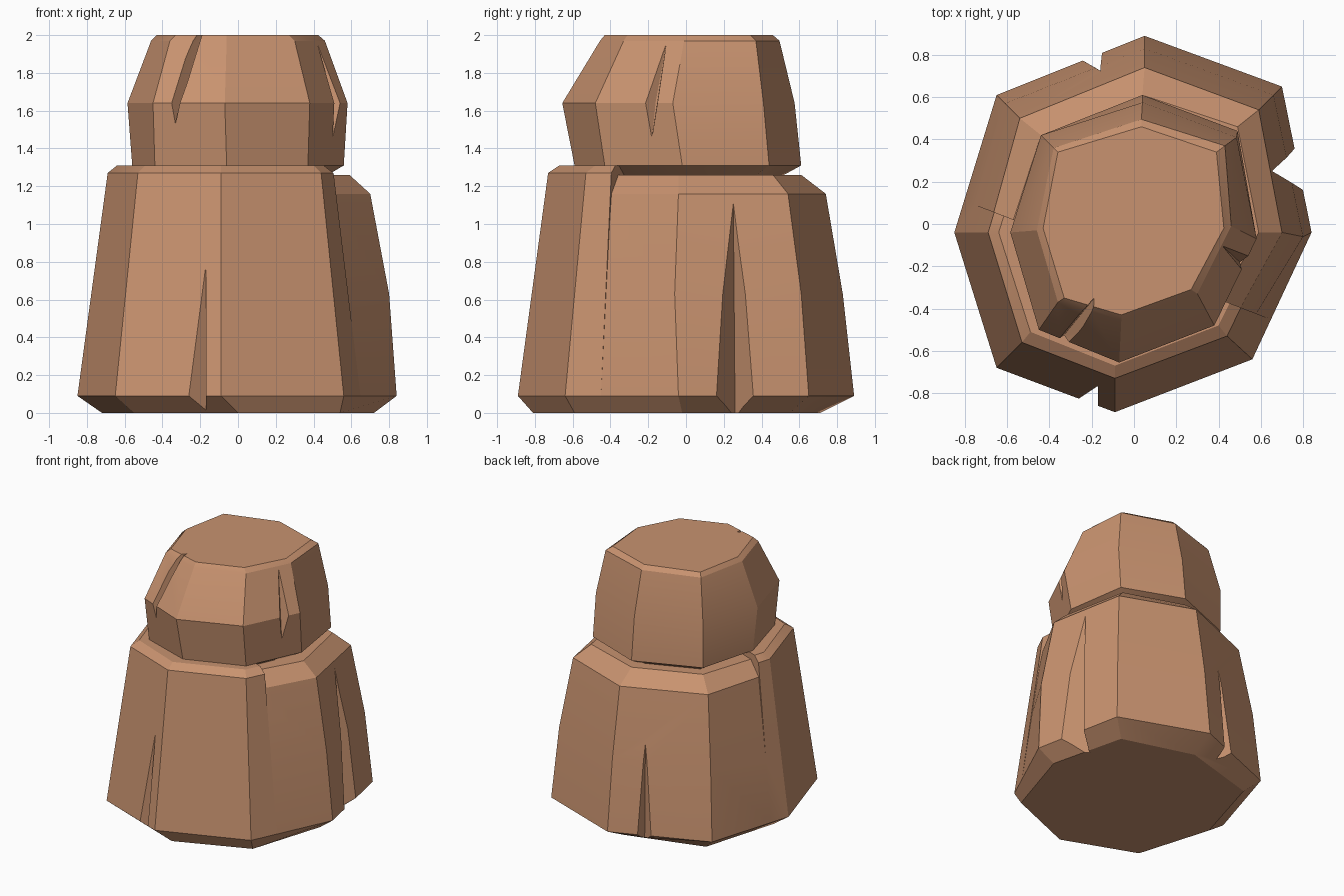
import bpy, bmesh
from mathutils import Vector

if "Cube" in bpy.data.objects:
    bpy.data.objects.remove(bpy.data.objects["Cube"])

stone = bpy.data.materials.new("tan_stone")
stone.diffuse_color = (0.58, 0.29, 0.16, 1)
stone.use_nodes = True
stone.node_tree.nodes["Principled BSDF"].inputs["Base Color"].default_value = stone.diffuse_color


def make_object(name, bm):
    bmesh.ops.recalc_face_normals(bm, faces=bm.faces)
    mesh = bpy.data.meshes.new(name)
    bm.to_mesh(mesh)
    bm.free()
    mesh.materials.append(stone)
    obj = bpy.data.objects.new(name, mesh)
    bpy.context.collection.objects.link(obj)
    return obj


def loft(rings):
    """Closed solid through rings given as (z, [(x, y), ...])."""
    bm = bmesh.new()
    loops = [[bm.verts.new((x, y, z)) for x, y in pts] for z, pts in rings]
    for a, b in zip(loops, loops[1:]):
        for i in range(len(a)):
            j = (i + 1) % len(a)
            bm.faces.new((a[i], a[j], b[j], b[i]))
    bm.faces.new(loops[0][::-1])
    bm.faces.new(loops[-1])
    return bm


def wedge(points):
    """Convex cutter for a crack."""
    bm = bmesh.new()
    verts = [bm.verts.new(p) for p in points]
    bmesh.ops.convex_hull(bm, input=verts)
    return make_object("crack_cutter", bm)


def combine(obj, other, operation):
    other.hide_render = True
    mod = obj.modifiers.new("join", 'BOOLEAN')
    mod.operation, mod.solver, mod.object = operation, 'EXACT', other
    bpy.context.view_layer.objects.active = obj
    bpy.ops.object.modifier_apply(modifier=mod.name)
    bpy.data.objects.remove(other)


# Rings run clockwise from the back corner
foot = [(.05, .89), (.70, .65), (.84, -.04), (.56, -.64),
        (-.09, -.89), (-.65, -.68), (-.85, -.04), (-.65, .61)]

# Lower rock: chipped, lower rim used around the back
lower_rock = make_object("lower_rock", loft([
    (0, [(.04, .71), (.58, .55), (.72, -.02), (.54, -.59),
         (0, -.81), (-.55, -.60), (-.72, -.04), (-.55, .54)]),
    (.09, foot),
    (.63, [(.05, .83), (.66, .61), (.80, -.06), (.49, -.57),
           (-.09, -.80), (-.58, -.61), (-.77, -.04), (-.61, .57)]),
    (1.16, [(.05, .74), (.59, .54), (.70, -.04), (.44, -.51),
            (-.09, -.70), (-.52, -.54), (-.69, -.04), (-.54, .50)]),
    (1.26, [(.04, .61), (.49, .46), (.59, -.04), (.37, -.43),
            (-.09, -.58), (-.43, -.46), (-.59, -.04), (-.44, .42)])]))

# Higher front rim, cut off along the chip line
rim = loft([
    (.09, foot),
    (1.27, [(.05, .72), (.57, .52), (.68, -.04), (.44, -.53),
            (-.09, -.73), (-.53, -.56), (-.69, -.04), (-.53, .49)]),
    (1.31, [(.05, .66), (.52, .47), (.62, -.04), (.40, -.48),
            (-.09, -.67), (-.49, -.51), (-.64, -.04), (-.49, .44)])])
bmesh.ops.bisect_plane(rim, geom=rim.verts[:] + rim.edges[:] + rim.faces[:],
                       plane_co=Vector((-.67, .06, 0)),
                       plane_no=Vector((.36, .93, 0)), clear_outer=True)
bmesh.ops.holes_fill(rim, edges=[e for e in rim.edges if e.is_boundary], sides=0)
combine(lower_rock, make_object("front_rim", rim), 'UNION')

# Cracks in the lower rock: right, front, back
for pts in (
    [(.62, .26, -.02), (.90, .46, -.02), (.98, .06, -.02), (.655, .25, 1.19)],
    [(-.17, -.765, -.01), (-.37, -.90, -.01), (-.17, -.97, -.01), (-.17, -.765, .77)],
    [(-.15, .72, -.01), (-.34, .83, -.01), (-.15, .92, -.01), (-.16, .725, .80)],
):
    combine(lower_rock, wedge(pts), 'DIFFERENCE')

# Upper boulder
under = [(.04, .61), (.49, .44), (.56, -.02), (.37, -.43),
         (-.06, -.59), (-.44, -.46), (-.56, -.02), (-.44, .42)]
upper_rock = make_object("upper_rock", loft([
    (1.25, [(x * .82, y * .82) for x, y in under]),
    (1.31, under),
    (1.64, [(.04, .575), (.485, .41), (.58, -.07), (.38, -.48),
            (-.07, -.655), (-.45, -.50), (-.585, -.04), (-.44, .42)]),
    (1.97, [(.035, .495), (.43, .37), (.46, -.01), (.30, -.33),
            (-.06, -.455), (-.36, -.37), (-.46, -.03), (-.38, .36)]),
    (2.0, [(.035, .46), (.39, .34), (.425, -.02), (.27, -.31),
           (-.06, -.43), (-.33, -.35), (-.43, -.02), (-.36, .34)])]))

# Cracks in the upper boulder: front-left groove, right slit
for pts in (
    [(-.335, -.53, 1.52), (-.18, -.34, 2.03), (-.43, -.62, 1.68),
     (-.31, -.62, 1.68), (-.32, -.50, 2.05), (-.18, -.50, 2.05)],
    [(.50, -.18, 1.46), (.42, -.105, 1.95), (.47, -.16, 1.65),
     (.61, -.15, 1.64), (.55, -.27, 1.64)],
):
    combine(upper_rock, wedge(pts), 'DIFFERENCE')

# Crisp corners, soft shallow bends
for obj in (lower_rock, upper_rock):
    bpy.ops.object.select_all(action='DESELECT')
    obj.select_set(True)
    bpy.context.view_layer.objects.active = obj
    bpy.ops.object.shade_smooth_by_angle(angle=0.4)
